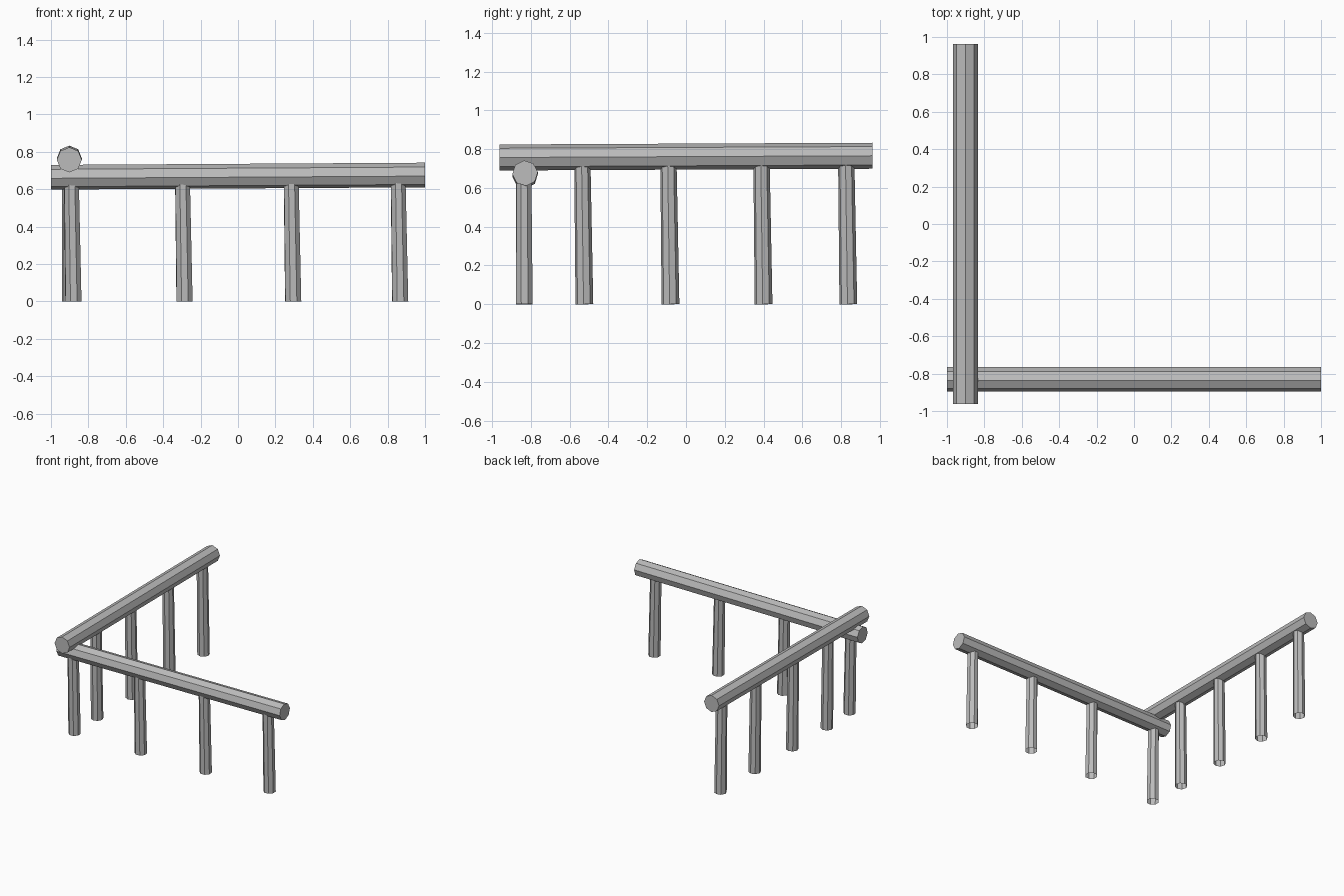
import bpy
import bmesh
from math import radians
from mathutils import Vector, Matrix

cube = bpy.data.objects.get("Cube")
if cube:
    bpy.data.objects.remove(cube, do_unlink=True)

GREY = (0.5, 0.5, 0.5)
metal = bpy.data.materials.new("plain_grey")
metal.use_nodes = True
metal.diffuse_color = (*GREY, 1)
metal.node_tree.nodes["Principled BSDF"].inputs["Base Color"].default_value = (*GREY, 1)


def pole(name, start, end, r_start, r_end, spin, capped=True):
    """Flat-shaded eight-sided pole running from start to end."""
    start, end = Vector(start), Vector(end)
    axis = end - start
    bm = bmesh.new()
    bmesh.ops.create_cone(bm, cap_ends=capped, segments=8, radius1=r_start,
                          radius2=r_end, depth=axis.length)
    turn = axis.to_track_quat('Z', 'Y').to_matrix().to_4x4()
    place = Matrix.Translation((start + end) / 2)
    bm.transform(place @ turn @ Matrix.Rotation(radians(spin), 4, 'Z'))
    mesh = bpy.data.meshes.new(name)
    bm.to_mesh(mesh)
    bm.free()
    mesh.materials.append(metal)
    obj = bpy.data.objects.new(name, mesh)
    bpy.context.collection.objects.link(obj)
    return obj


# Rails: the side rail rests on the left-hand end of the front rail
pole("front_rail", (-1, -0.83, 0.664), (1, -0.83, 0.676), 0.066, 0.066, 5)
pole("side_rail", (-0.902, -0.962, 0.757), (-0.902, 0.962, 0.766), 0.067, 0.067, 0)

# Front posts: hollow ends, leaning slightly sideways
for i, x in enumerate((-0.88, -0.286, 0.295, 0.867)):
    pole(f"front_post_{i + 1}", (x, -0.834, 0), (x - 0.011, -0.837, 0.665),
         0.046, 0.042, 10, capped=False)

# Side posts: hollow ends, leaning slightly forward
for i, y in enumerate((-0.524, -0.08, 0.4, 0.837)):
    pole(f"side_post_{i + 1}", (-0.895, y, 0), (-0.898, y - 0.011, 0.76),
         0.046, 0.042, 10, capped=False)
